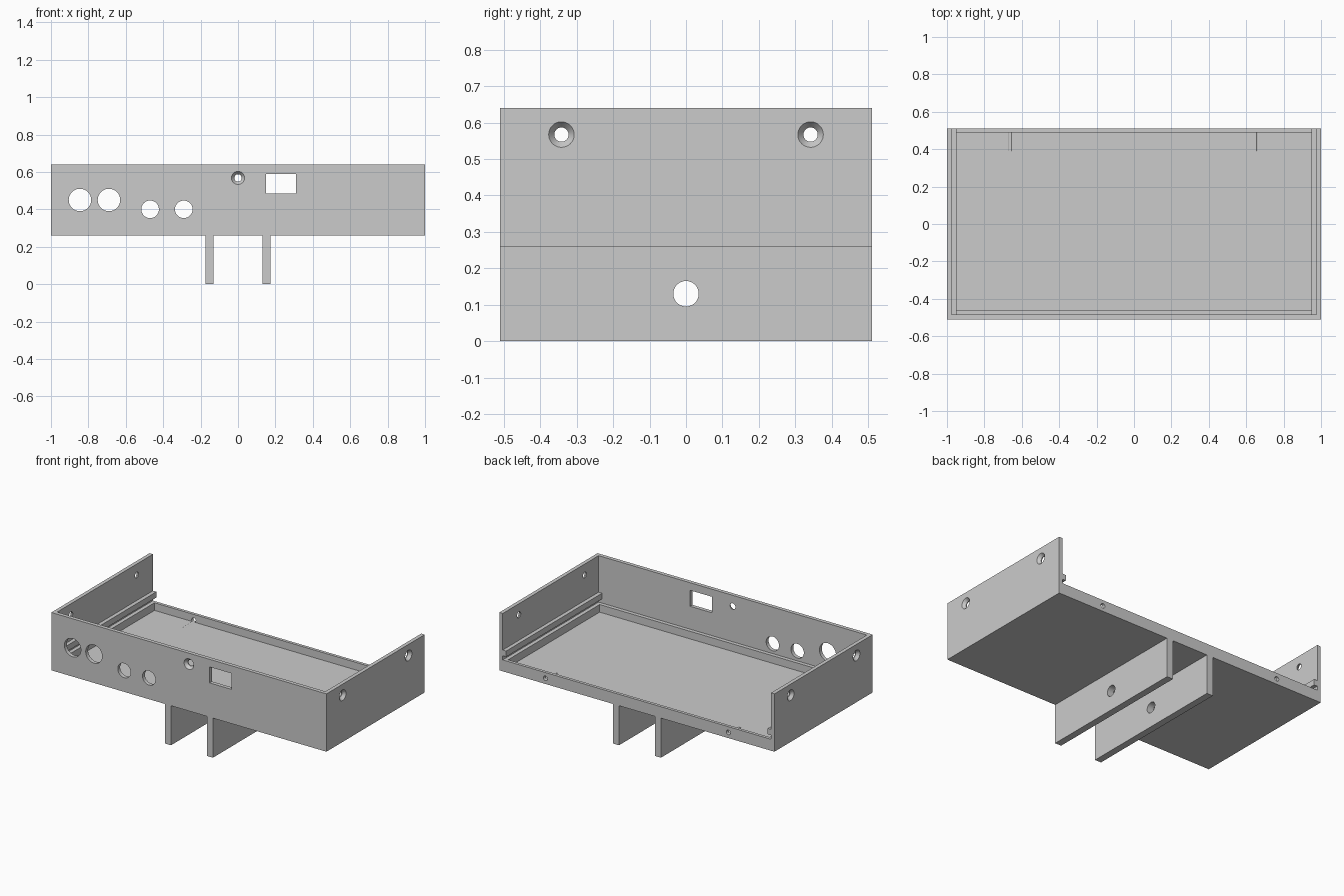
import bpy
import math
from mathutils import Matrix, Vector

cube = bpy.data.objects.get("Cube")
if cube:
    bpy.data.objects.remove(cube, do_unlink=True)

grey = bpy.data.materials.new("plain grey")
grey.use_nodes = True
color = (0.6, 0.6, 0.6, 1)
grey.diffuse_color = color
grey.node_tree.nodes["Principled BSDF"].inputs["Base Color"].default_value = color

import bmesh


def finish(bm, name):
    mesh = bpy.data.meshes.new(name)
    bm.to_mesh(mesh)
    bm.free()
    mesh.materials.append(grey)
    obj = bpy.data.objects.new(name, mesh)
    bpy.context.collection.objects.link(obj)
    return obj


def box(name, low, high):
    low, high = Vector(low), Vector(high)
    bm = bmesh.new()
    bmesh.ops.create_cube(bm, size=1)
    bmesh.ops.scale(bm, vec=high - low, verts=bm.verts)
    bmesh.ops.translate(bm, vec=(low + high) / 2, verts=bm.verts)
    return finish(bm, name)


def rod(start, end, r1, r2=None, sides=48):
    """Cylinder or cone frustum between two points."""
    start, end = Vector(start), Vector(end)
    axis = end - start
    turn = axis.to_track_quat("Z", "Y").to_matrix().to_4x4()
    bm = bmesh.new()
    bmesh.ops.create_cone(bm, cap_ends=True, segments=sides, radius1=r1,
                          radius2=r1 if r2 is None else r2, depth=axis.length,
                          matrix=Matrix.Translation((start + end) / 2) @ turn)
    return finish(bm, "cutter")


def cut(obj, cutters):
    for c in cutters:
        c.hide_render = True
        mod = obj.modifiers.new("cut", "BOOLEAN")
        mod.operation = "DIFFERENCE"
        mod.solver = "EXACT"
        mod.object = c
    graph = bpy.context.evaluated_depsgraph_get()
    mesh = bpy.data.meshes.new_from_object(obj.evaluated_get(graph))
    obj.modifiers.clear()
    obj.data = mesh
    for c in cutters:
        bpy.data.objects.remove(c, do_unlink=True)


def smooth(obj):
    bpy.ops.object.select_all(action="DESELECT")
    obj.select_set(True)
    bpy.context.view_layer.objects.active = obj
    bpy.ops.object.shade_smooth_by_angle(angle=math.radians(30))


W, D = 1.0, 0.51           # half width and half depth
BASE, TOP = 0.26, 0.64     # tray bottom and rim
LEDGE, FLOOR = 0.335, 0.285
T = 0.025                  # wall thickness

# Tray: open at the top and above the low back lip
tray = box("tray", (-W, -D, BASE), (W, D, TOP))
cutters = [
    box("cutter", (-W + T, -D + T, LEDGE), (W - T, D + T, TOP + T)),
    box("cutter", (-W + 2 * T, -D + 2 * T, FLOOR), (W - 2 * T, D - 0.02, TOP)),
    box("cutter", (0.15, -D - T, 0.485), (0.31, -D + 2 * T, 0.59)),
]

# Round openings in the front wall
for x, z, r in ((-0.845, 0.45, 0.06), (-0.69, 0.45, 0.06),
                (-0.47, 0.4, 0.047), (-0.29, 0.4, 0.047)):
    cutters.append(rod((x, -D - T, z), (x, -D + 2 * T - 0.003, z), r))


# Countersunk screw hole through a wall, from outside point inward
def countersink(point, inward):
    p, n = Vector(point), Vector(inward)
    cutters.append(rod(p - n * 0.005, p + n * 0.02, 0.039, 0.019))
    cutters.append(rod(p - n * T, p + n * 2 * T, 0.0195))


countersink((0, -D, 0.568), (0, 1, 0))
for side in (-1, 1):
    for y in (-0.342, 0.342):
        countersink((side * W, y, 0.567), (-side, 0, 0))
    # Blind screw holes in the back lip
    x = side * 0.665
    cutters.append(rod((x, D + T, 0.297), (x, 0.39, 0.297), 0.015, sides=24))
cut(tray, cutters)
smooth(tray)

for side, label in ((-1, "right"), (1, "left")):
    # Lid guide rail on the inner side wall
    xs = sorted((side * (W - 2 * T), side * (W - T)))
    box(label + "_rail", (xs[0], -D + T, 0.362), (xs[1], D, 0.4))
    # Mounting fin with a cross hole
    xs = sorted((side * 0.13, side * 0.175))
    fin = box(label + "_fin", (xs[0], -D, 0), (xs[1], D, BASE))
    cut(fin, [rod((xs[0] - T, 0, 0.13), (xs[1] + T, 0, 0.13), 0.035)])
    smooth(fin)
